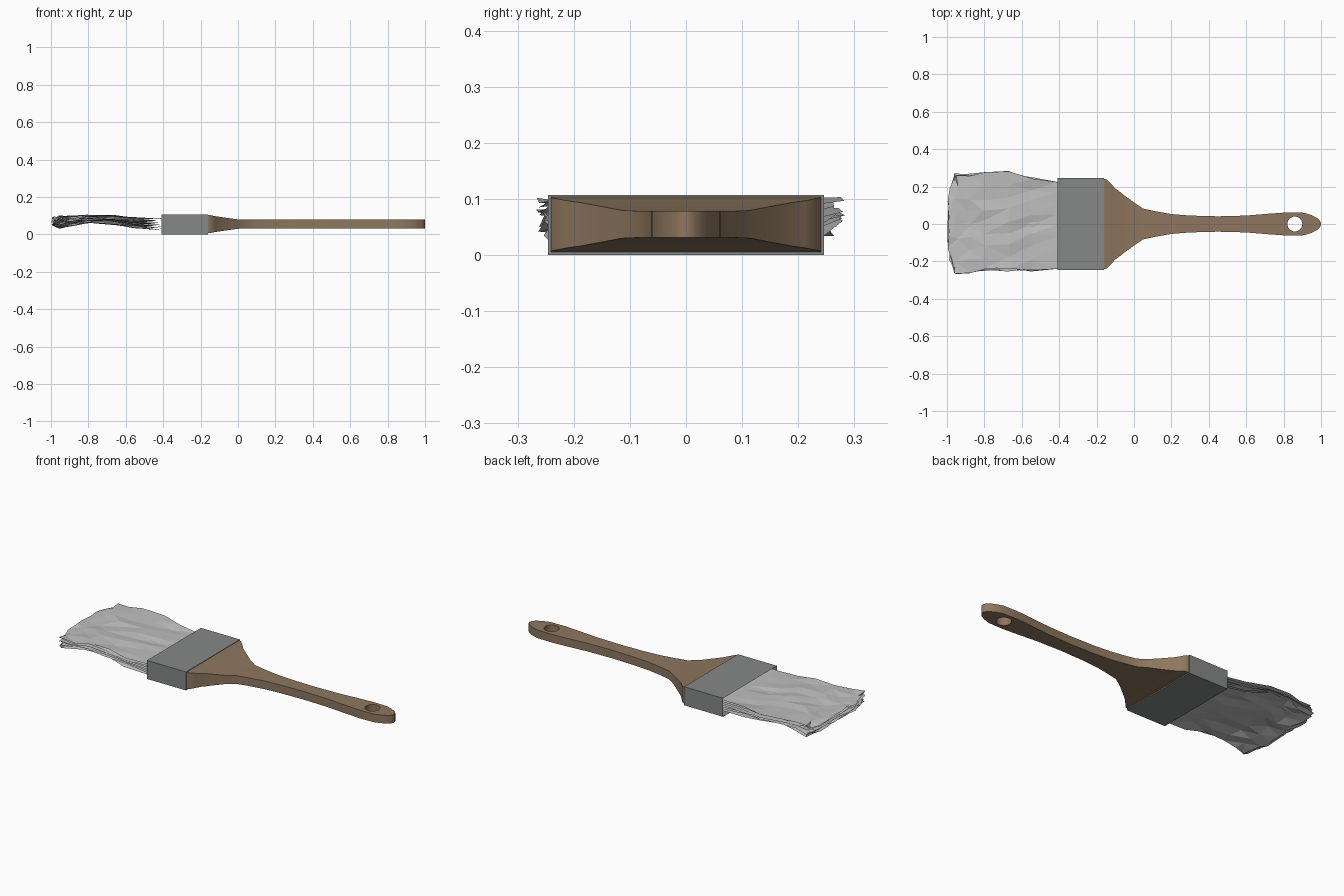
import bpy, bmesh, math, random

if "Cube" in bpy.data.objects:
    bpy.data.objects.remove(bpy.data.objects["Cube"])

random.seed(4)


def material(name, rgb):
    m = bpy.data.materials.new(name)
    m.diffuse_color = (*rgb, 1)
    m.use_nodes = True
    m.node_tree.nodes["Principled BSDF"].inputs["Base Color"].default_value = m.diffuse_color
    return m


WOOD = material("wood brown", (0.27, 0.185, 0.115))
METAL = material("metal grey", (0.24, 0.25, 0.245))
HAIR = material("bristle grey", (0.52, 0.52, 0.52))


def make_object(name, bm, mat):
    bmesh.ops.recalc_face_normals(bm, faces=bm.faces)
    me = bpy.data.meshes.new(name)
    bm.to_mesh(me)
    bm.free()
    ob = bpy.data.objects.new(name, me)
    bpy.context.collection.objects.link(ob)
    me.materials.append(mat)
    return ob


def interp(table, x):
    # linear lookup in rows of (x, values...)
    for a, b in zip(table, table[1:]):
        if x <= b[0]:
            t = max(0, (x - a[0]) / (b[0] - a[0]))
            return [p + (q - p) * t for p, q in zip(a[1:], b[1:])]
    return list(table[-1][1:])


MID = 0.055

# Handle: rectangular sections (x, half width, half thickness) lofted along x
sections = [(-0.20, 0.241, 0.049), (-0.16, 0.241, 0.049), (-0.145, 0.238, 0.047),
            (-0.12, 0.212, 0.042), (-0.10, 0.19, 0.039), (-0.05, 0.152, 0.032),
            (0.0, 0.115, 0.025), (0.05, 0.082, 0.0235), (0.12, 0.067, 0.0235),
            (0.20, 0.053, 0.0235), (0.30, 0.045, 0.0235), (0.45, 0.041, 0.0235),
            (0.60, 0.045, 0.0235), (0.72, 0.055, 0.0235), (0.82, 0.062, 0.0235),
            (0.91, 0.060, 0.0235), (0.95, 0.047, 0.0235), (0.98, 0.031, 0.0235),
            (0.995, 0.016, 0.0235), (1.0, 0.005, 0.0235)]
bm = bmesh.new()
rings = [[bm.verts.new((x, sy * w, MID + sz * h))
          for sy, sz in ((-1, -1), (1, -1), (1, 1), (-1, 1))]
         for x, w, h in sections]
for a, b in zip(rings, rings[1:]):
    for i in range(4):
        j = (i + 1) % 4
        bm.faces.new((a[i], a[j], b[j], b[i]))
bm.faces.new(rings[0])
bm.faces.new(rings[-1])
handle = make_object("handle", bm, WOOD)

# Hanging hole cutter
bm = bmesh.new()
bmesh.ops.create_cone(bm, cap_ends=True, segments=24, radius1=0.04, radius2=0.04, depth=0.3)
bmesh.ops.translate(bm, verts=bm.verts, vec=(0.86, 0, MID))
cutter = make_object("hole_cutter", bm, WOOD)
mod = handle.modifiers.new("hole", 'BOOLEAN')
mod.operation = 'DIFFERENCE'
mod.solver = 'EXACT'
mod.object = cutter
bpy.context.view_layer.objects.active = handle
handle.select_set(True)
bpy.ops.object.modifier_apply(modifier=mod.name)
bpy.data.objects.remove(cutter)
bpy.ops.object.shade_smooth_by_angle(angle=math.radians(35))

# Ferrule: metal box with a recess on the bristle side
bm = bmesh.new()
bmesh.ops.create_cube(bm, size=1)
for v in bm.verts:
    v.co = (-0.285 + v.co.x * 0.25, v.co.y * 0.492, 0.0535 + v.co.z * 0.107)
face = min(bm.faces, key=lambda f: f.calc_center_median().x)
bmesh.ops.inset_region(bm, faces=[face], thickness=0.004)
bmesh.ops.translate(bm, verts=face.verts, vec=(0.12, 0, 0))
make_object("ferrule", bm, METAL)

# Bristles: stacked crumpled sheets (x, y low, y high, z centre, z half spread)
shape = [(-1.0, -0.255, 0.245, 0.070, 0.022), (-0.95, -0.262, 0.258, 0.067, 0.036),
         (-0.88, -0.255, 0.258, 0.075, 0.026), (-0.80, -0.243, 0.265, 0.084, 0.019),
         (-0.67, -0.247, 0.272, 0.077, 0.023), (-0.55, -0.244, 0.240, 0.062, 0.027),
         (-0.41, -0.240, 0.225, 0.053, 0.036), (-0.29, -0.238, 0.225, 0.053, 0.042)]
SHEETS, COLS = 7, 8
for s in range(SHEETS):
    bm = bmesh.new()
    level = 2 * s / (SHEETS - 1) - 1
    grid = []
    for i, row in enumerate(shape):
        x, y0, y1, zc, spread = row
        loose = 0 if i >= 6 else 1
        line = []
        for c in range(COLS + 1):
            t = c / COLS
            edge = abs(2 * t - 1)
            px = x + loose * random.uniform(-0.012, 0.012)
            if i == 0:   # ragged tip, shorter towards the corners
                px = -1.0 + random.uniform(0, 0.02) + 0.035 * edge ** 4
            py = y0 + (y1 - y0) * t + loose * random.uniform(-0.012, 0.012)
            pz = zc + spread * level * 0.85 + loose * random.uniform(-0.007, 0.007)
            line.append(bm.verts.new((px, py, pz)))
        grid.append(line)
    for a, b in zip(grid, grid[1:]):
        for c in range(COLS):
            bm.faces.new((a[c], b[c], b[c + 1], a[c + 1]))
    bmesh.ops.triangulate(bm, faces=bm.faces)
    ob = make_object(f"bristle_sheet_{s + 1}", bm, HAIR)
    # sheets are open, so make every face point up
    if ob.data.polygons[0].normal.z < 0:
        ob.data.flip_normals()
